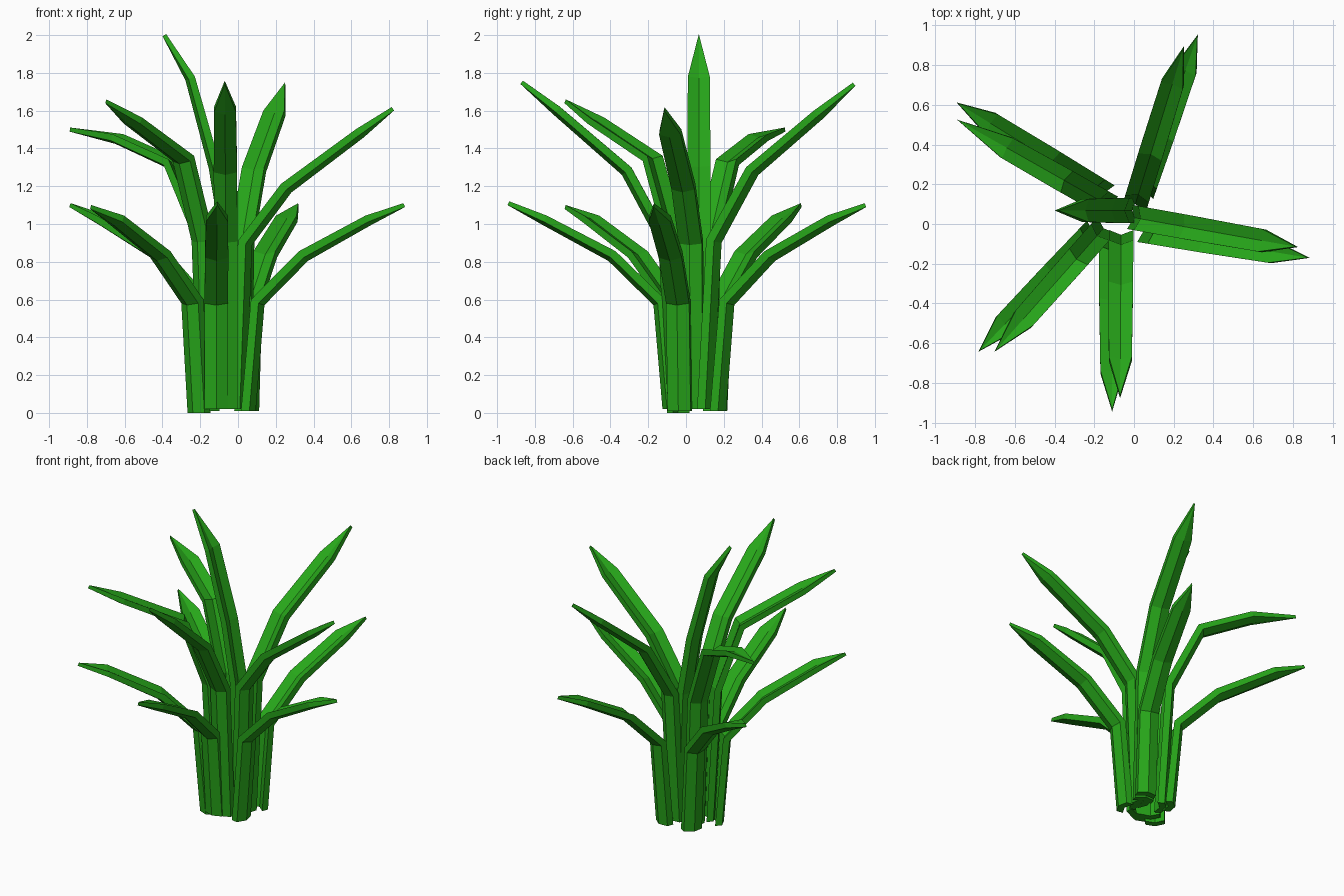
import bpy, bmesh
from mathutils import Vector

if "Cube" in bpy.data.objects:
    bpy.data.objects.remove(bpy.data.objects["Cube"])

leaf_mat = bpy.data.materials.new("leaf_green")
leaf_mat.diffuse_color = (0.02, 0.38, 0.01, 1)
leaf_mat.use_nodes = True
leaf_mat.node_tree.nodes["Principled BSDF"].inputs["Base Color"].default_value = leaf_mat.diffuse_color


def make_leaf(name, base, tip, heights, fracs):
    """Keeled leaf blade swept along a path in the vertical plane from base to tip."""
    b, t = Vector(base), Vector(tip)
    out = Vector((t.x - b.x, t.y - b.y, 0))
    side = Vector((0, 0, 1)).cross(out).normalized()
    path = [b]
    for f, z in zip(fracs, heights):
        path.append(Vector((b.x, b.y, z)) + out * f)
    path.append(t)
    # half width, thickness and keel depth at each station
    sizes = [(0.062, 0.045, 0.024)] * 2 + [(0.062, 0.042, 0.022), (0.058, 0.036, 0.018), (0.0, 0.022, 0.0)]

    bm = bmesh.new()
    rings = []
    for i, (p, (w, th, k)) in enumerate(zip(path, sizes)):
        d_in = (p - path[i - 1]).normalized() if i else Vector((0, 0, 1))
        d_out = (path[i + 1] - p).normalized() if i < 4 else d_in
        tangent = (d_in + d_out).normalized() if i else d_in
        # outward and downward facing normal
        n = side.cross(tangent).normalized()
        if n.dot(out) < 0:
            n = -n
        m = (th + k) / 2
        section = [(-w, -m), (0, k - m), (w, -m), (w, th - m), (0, th + k - m), (-w, th - m)]
        rings.append([bm.verts.new(p + side * u + n * v) for u, v in section])
    for r0, r1 in zip(rings, rings[1:]):
        for j in range(6):
            q = (j + 1) % 6
            bm.faces.new((r0[j], r0[q], r1[q], r1[j]))
    # open chevron end at the ground closed with two quads
    r = rings[0]
    bm.faces.new((r[0], r[1], r[4], r[5]))
    bm.faces.new((r[1], r[2], r[3], r[4]))
    bmesh.ops.remove_doubles(bm, verts=bm.verts, dist=0.0005)
    bmesh.ops.recalc_face_normals(bm, faces=bm.faces)
    me = bpy.data.meshes.new(name)
    bm.to_mesh(me)
    bm.free()
    me.materials.append(leaf_mat)
    ob = bpy.data.objects.new(name, me)
    bpy.context.collection.objects.link(ob)


# outer ring of short leaves
lower = {
    "back": ((0.05, 0.18, 0.01), (0.32, 0.95, 1.10)),
    "right": ((0.06, -0.035, 0.01), (0.88, -0.17, 1.10)),
    "front": ((-0.115, -0.09, 0.02), (-0.11, -0.94, 1.11)),
    "front_left": ((-0.215, -0.05, 0), (-0.78, -0.64, 1.09)),
    "back_left": ((-0.16, 0.16, 0.01), (-0.89, 0.61, 1.10)),
}
for key, (base, tip) in lower.items():
    make_leaf("lower_leaf_" + key, base, tip, (0.585, 0.83, 1.02), (0.06, 0.355, 0.775))

# inner ring of tall leaves and the centre shoot
upper = {
    "back": ((0.01, 0.11, 0.02), (0.25, 0.89, 1.74), (0.91, 1.28, 1.58), (0.06, 0.32, 0.77)),
    "right": ((0.01, 0.03, 0.02), (0.82, -0.115, 1.61), (0.90, 1.19, 1.48), (0.04, 0.31, 0.79)),
    "front": ((-0.065, -0.065, 0.02), (-0.07, -0.87, 1.75), (0.91, 1.28, 1.60), (0.06, 0.31, 0.77)),
    "front_left": ((-0.16, -0.03, 0.02), (-0.70, -0.64, 1.65), (0.91, 1.34, 1.54), (0.06, 0.25, 0.74)),
    "back_left": ((-0.14, 0.10, 0.02), (-0.89, 0.525, 1.50), (0.90, 1.32, 1.45), (0.06, 0.29, 0.67)),
    "centre": ((-0.02, 0.068, 0.02), (-0.39, 0.068, 2.0), (0.91, 1.30, 1.77), (0.10, 0.28, 0.63)),
}
for key, args in upper.items():
    make_leaf("upper_leaf_" + key, *args)
